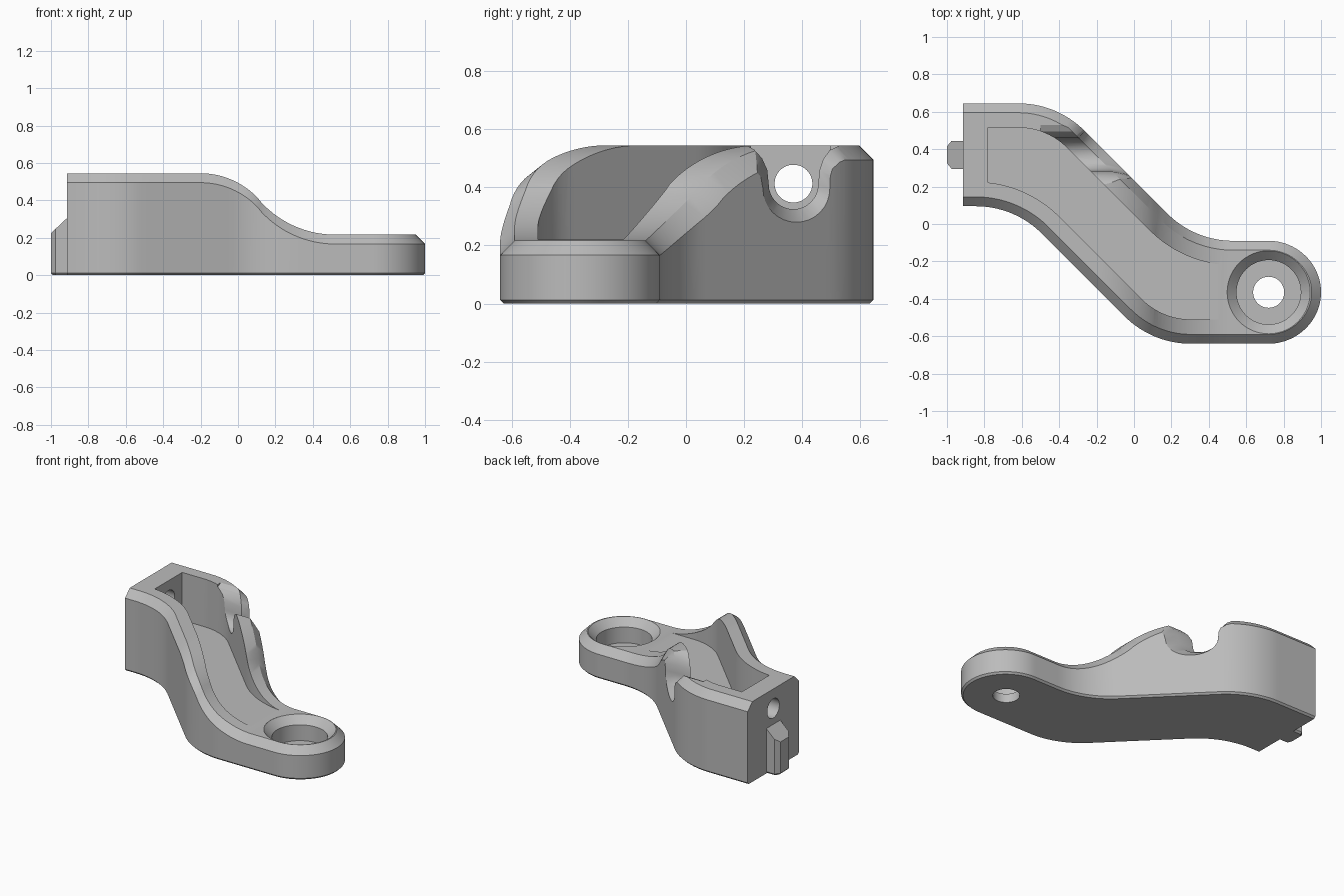
import bpy, bmesh, math

if "Cube" in bpy.data.objects:
    bpy.data.objects.remove(bpy.data.objects["Cube"], do_unlink=True)

HALF = 0.275                    # half width of the arm
Y_BACK, Y_FRONT = 0.37, -0.365  # centre lines of the two straight ends
EYE_X = 0.72
START_X = -0.915
BEND = 0.5

grey = bpy.data.materials.new("cast grey")
grey.use_nodes = True
grey.diffuse_color = (0.5, 0.5, 0.5, 1)
grey.node_tree.nodes["Principled BSDF"].inputs["Base Color"].default_value = (0.5, 0.5, 0.5, 1)


def loft(name, rings, cap_last=True):
    """Skin a list of equal closed rings into a solid."""
    bm = bmesh.new()
    vs = [[bm.verts.new(p) for p in ring] for ring in rings]
    n = len(rings[0])
    for a, b in zip(vs, vs[1:]):
        for i in range(n):
            j = (i + 1) % n
            bm.faces.new((a[i], a[j], b[j], b[i]))
    bm.faces.new(vs[0][::-1])
    if cap_last:
        bm.faces.new(vs[-1])
    bmesh.ops.remove_doubles(bm, verts=bm.verts, dist=1e-5)
    bmesh.ops.recalc_face_normals(bm, faces=bm.faces)
    mesh = bpy.data.meshes.new(name)
    bm.to_mesh(mesh)
    bm.free()
    mesh.materials.append(grey)
    ob = bpy.data.objects.new(name, mesh)
    bpy.context.collection.objects.link(ob)
    return ob


def cut(target, cutter):
    cutter.hide_render = True
    mod = target.modifiers.new("cut", "BOOLEAN")
    mod.operation, mod.solver, mod.object = "DIFFERENCE", "EXACT", cutter
    bpy.context.view_layer.objects.active = target
    bpy.ops.object.modifier_apply(modifier=mod.name)
    bpy.data.objects.remove(cutter, do_unlink=True)


def side_y(x, e):
    """Plan curve at signed distance e from the S-shaped centre line."""
    off = e - math.copysign(HALF, e)
    top, low, diag = Y_BACK + e, Y_FRONT + e, -0.155 + e * math.sqrt(2)
    t, s = math.tan(math.pi / 8), math.sin(math.pi / 4)
    r1, r2 = BEND + off, BEND - off
    c1, c2 = diag - top - r1 * t, diag - low + r2 * t
    if x <= c1:
        return top
    if x <= c1 + r1 * s:
        return top - r1 + math.sqrt(r1 * r1 - (x - c1) ** 2)
    if x < c2 - r2 * s:
        return diag - x
    if x < c2:
        return low + r2 - math.sqrt(r2 * r2 - (x - c2) ** 2)
    return low


def height(x):
    """Top profile: high end, two tangent arcs, low end."""
    if x < -0.2:
        return 0.545
    if x < 0.115:
        return 0.125 + math.sqrt(0.42 ** 2 - (x + 0.2) ** 2)
    if x < 0.52:
        return 0.757 - math.sqrt(0.54 ** 2 - (x - 0.52) ** 2)
    return 0.217


def section(outer, inner, foot):
    """Chamfered cross-section from (x, low y, high y) triples."""
    (xo, a, b), (xi, c, d), (xf, f, g) = outer, inner, foot
    shoulder, crown = height(xo) - 0.05, height(xi)
    return [(xf, f, 0), (xo, a, 0.012), (xo, a, shoulder), (xi, c, crown),
            (xi, d, crown), (xo, b, shoulder), (xo, b, 0.012), (xf, g, 0)]


# Arm body with a rounded eye end
INSETS = (0, 0.05, 0.012)
rings = []
N = 80
for i in range(N):
    x = START_X + (EYE_X - START_X) * i / N
    rings.append(section(*[(x, side_y(x, d - HALF), side_y(x, HALF - d)) for d in INSETS]))
for i in range(25):
    a = math.pi / 2 * (1 - i / 24)
    triples = []
    for d in INSETS:
        r = HALF + 0.005 * math.cos(a) - d
        w = (HALF - d) * math.sin(a)
        triples.append((EYE_X + r * math.cos(a), Y_FRONT - w, Y_FRONT + w))
    rings.append(section(*triples))
body = loft("arm_body", rings, cap_last=False)

# Open pocket along the arm
wall = HALF - 0.13
rings = []
for i in range(61):
    x = -0.78 + 1.3 * i / 60
    lo, hi = side_y(x, -wall), side_y(x, wall)
    rings.append([(x, lo, 0.221), (x, hi, 0.221), (x, hi, 0.8), (x, lo, 0.8)])
cut(body, loft("pocket_cutter", rings))


def circle(r, u=0, v=0, n=64):
    return [(u + r * math.cos(2 * math.pi * k / n), v + r * math.sin(2 * math.pi * k / n))
            for k in range(n)]


# Counterbored eye hole
bore = [(-0.1, 0.083), (0.06, 0.083), (0.06, 0.172), (0.167, 0.172), (0.217, 0.222), (0.4, 0.222)]
cut(body, loft("eye_cutter", [[(x, y, z) for x, y in circle(r, EYE_X, Y_FRONT)] for z, r in bore]))

# Cross hole through the end wall
cut(body, loft("cross_hole_cutter",
               [[(x, y, z) for y, z in circle(0.065, Y_BACK, 0.413)] for x in (-1.1, -0.7)]))


# Flared notch in the back wall, with a chamfered outer mouth
def notch_profile(left, right, cy, cz, r):
    arc = [(cy - r * math.cos(math.pi * k / 16), cz - r * math.sin(math.pi * k / 16))
           for k in range(17)]
    return left + arc + right


inner = notch_profile([(0.18, 0.7), (0.2, 0.55), (0.235, 0.53), (0.262, 0.5), (0.28, 0.46)],
                      [(0.46, 0.46), (0.472, 0.497), (0.495, 0.528), (0.54, 0.55), (0.56, 0.7)],
                      Y_BACK, 0.41, 0.085)
outer = notch_profile([(0.13, 0.7), (0.16, 0.5), (0.2, 0.485), (0.235, 0.465), (0.258, 0.435)],
                      [(0.497, 0.44), (0.505, 0.465), (0.53, 0.485), (0.58, 0.497), (0.6, 0.7)],
                      0.38, 0.395, 0.115)
edge = -0.155 + HALF * math.sqrt(2)
cut(body, loft("notch_cutter", [
    [(-0.5, y, z) for y, z in inner],
    [(edge - y - 0.07, y, z) for y, z in inner],
    [(edge - y, y, z) for y, z in outer],
    [(0.5, y, z) for y, z in outer]]))

# Locating key on the end face, with a sloped top
key = [(-0.9, -0.075), (-0.975, -0.075), (-1, -0.045), (-1, 0.045), (-0.975, 0.075), (-0.9, 0.075)]
key_ob = loft("locating_key", [
    [(max(x, -0.988), Y_BACK + y * 0.86, 0) for x, y in key],
    [(x, Y_BACK + y, 0.012) for x, y in key],
    [(x, Y_BACK + y, 0.225 + (x + 1) * 0.94) for x, y in key]])

for ob in (body, key_ob):
    bpy.ops.object.select_all(action="DESELECT")
    ob.select_set(True)
    bpy.context.view_layer.objects.active = ob
    bpy.ops.object.shade_smooth_by_angle(angle=math.radians(25))
